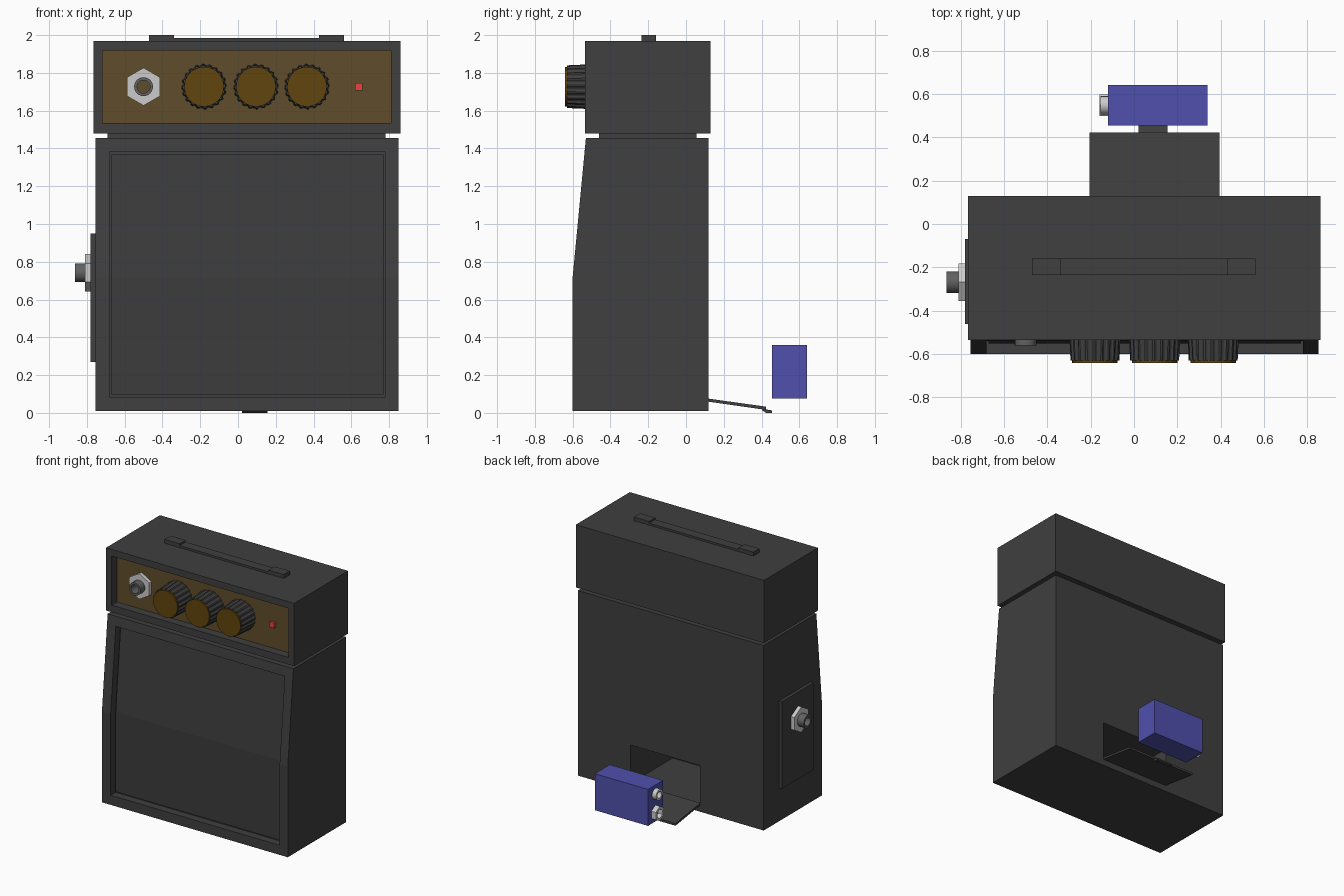
import bpy, bmesh, math
from mathutils import Vector

if "Cube" in bpy.data.objects:
    bpy.data.objects.remove(bpy.data.objects["Cube"])


def material(name, rgb):
    m = bpy.data.materials.new(name)
    m.diffuse_color = (*rgb, 1)
    m.use_nodes = True
    m.node_tree.nodes["Principled BSDF"].inputs["Base Color"].default_value = m.diffuse_color
    return m


BLACK = material("black_vinyl", (0.05, 0.05, 0.05))
CLOTH = material("grille_cloth", (0.045, 0.045, 0.045))
BRONZE = material("bronze", (0.115, 0.075, 0.025))
GOLD = material("gold", (0.12, 0.06, 0.004))
BLUE = material("blue", (0.08, 0.08, 0.42))
RED = material("red", (0.8, 0.06, 0.05))
STEEL = material("dark_steel", (0.12, 0.12, 0.12))


def finish(name, bm, mat=None):
    bmesh.ops.recalc_face_normals(bm, faces=bm.faces)
    me = bpy.data.meshes.new(name)
    bm.to_mesh(me)
    bm.free()
    ob = bpy.data.objects.new(name, me)
    bpy.context.collection.objects.link(ob)
    if mat:
        me.materials.append(mat)
    return ob


def extrude_x(name, profile, x0, x1, mat=None):
    """Extrude a (y, z) outline along x."""
    bm = bmesh.new()
    f = bm.faces.new([bm.verts.new((x0, y, z)) for y, z in profile])
    r = bmesh.ops.extrude_face_region(bm, geom=[f])
    bmesh.ops.translate(bm, vec=(x1 - x0, 0, 0),
                        verts=[v for v in r["geom"] if isinstance(v, bmesh.types.BMVert)])
    return finish(name, bm, mat)


def box(name, x, y, z, mat=None):
    return extrude_x(name, [(y[0], z[0]), (y[1], z[0]), (y[1], z[1]), (y[0], z[1])], x[0], x[1], mat)


def lathe(name, n, rings, origin, axis, mat=None, loop=False, wave=lambda i: 1.0, smooth=False):
    """Rings of (radius, distance) along -y or -x; loop makes a hollow ring."""
    bm = bmesh.new()
    rows = []
    for r, d in rings:
        row = []
        for i in range(n):
            a = math.pi / 2 + 2 * math.pi * i / n
            u, v = r * wave(i) * math.cos(a), r * wave(i) * math.sin(a)
            p = (u, -d, v) if axis == "y" else (-d, u, v)
            row.append(bm.verts.new(Vector(origin) + Vector(p)))
        rows.append(row)
    pairs = list(zip(rows, rows[1:])) + ([(rows[-1], rows[0])] if loop else [])
    for a, b in pairs:
        for i in range(n):
            j = (i + 1) % n
            bm.faces.new((a[i], a[j], b[j], b[i]))
    if not loop:
        bm.faces.new(rows[0])
        bm.faces.new(rows[-1])
    ob = finish(name, bm, mat)
    if smooth:
        bpy.context.view_layer.objects.active = ob
        ob.select_set(True)
        bpy.ops.object.shade_smooth_by_angle(angle=math.radians(30))
        ob.select_set(False)
    return ob


def cut(ob, cutter):
    m = ob.modifiers.new("cut", "BOOLEAN")
    m.operation, m.object, m.solver = "DIFFERENCE", cutter, "EXACT"
    bpy.context.view_layer.objects.active = ob
    bpy.ops.object.modifier_apply(modifier=m.name)
    bpy.data.objects.remove(cutter)


def jack(name, origin, axis):
    lathe(name + "_nut", 6, [(0.1, 0), (0.1, 0.03), (0.048, 0.03), (0.048, 0)], origin, axis, loop=True)
    lathe(name + "_socket", 24, [(0.05, 0), (0.05, 0.085), (0.034, 0.085), (0.034, 0)],
          origin, axis, STEEL, loop=True, smooth=True)


# Speaker cabinet with leaning front, grille recess and battery bay
cabinet = extrude_x("speaker_cabinet", [(0.12, 0.01), (-0.6, 0.01), (-0.6, 0.72),
                                        (-0.53, 1.455), (0.12, 1.455)], -0.755, 0.85, BLACK)
cut(cabinet, extrude_x("grille_cutter", [(-0.8, 0.085), (-0.54, 0.085), (-0.54, 0.72),
                                         (-0.477, 1.38), (-0.8, 1.38)], -0.68, 0.78))
cut(cabinet, box("bay_cutter", (-0.205, 0.395), (-0.4, 0.2), (0.07, 0.37)))
extrude_x("speaker_grille", [(-0.535, 0.097), (-0.552, 0.097), (-0.552, 0.72),
                             (-0.491, 1.367), (-0.472, 1.367), (-0.535, 0.72)], -0.67, 0.77, CLOTH)

# Spacer and amplifier head with recessed front
box("spacer", (-0.69, 0.78), (-0.46, 0.055), (1.45, 1.485), BLACK)
head = box("amp_head", (-0.765, 0.86), (-0.535, 0.13), (1.48, 1.97), BLACK)
cut(head, box("panel_cutter", (-0.717, 0.81), (-0.7, -0.465), (1.535, 1.918)))
box("control_panel", (-0.717, 0.81), (-0.47, -0.46), (1.535, 1.918), BRONZE)
box("control_panel_plate", (-0.69, 0.782), (-0.476, -0.465), (1.56, 1.893), BRONZE)

# Ribbed knobs with gold caps
for k, x in enumerate((-0.18, 0.095, 0.365), 1):
    at = (x, -0.474, 1.727)
    lathe(f"knob_{k}", 80, [(0.12, 0), (0.113, 0.155)], at, "y", BLACK,
          wave=lambda i: 1.0 if i % 4 < 2 else 0.94)
    lathe(f"knob_cap_{k}", 40, [(0.105, 0.15), (0.105, 0.166)], at, "y", GOLD, smooth=True)

# Input jack, pilot light, side plate with output jack
jack("input_jack", (-0.5, -0.475, 1.727), "y")
box("pilot_light", (0.62, 0.66), (-0.496, -0.47), (1.707, 1.747), RED)
box("side_plate", (-0.78, -0.75), (-0.46, -0.07), (0.27, 0.95), BLACK)
jack("output_jack", (-0.779, -0.268, 0.742), "x")

# Carry handle
box("handle_strap", (-0.36, 0.45), (-0.235, -0.16), (1.965, 1.986), BLACK)
for side, x in (("left", (-0.47, -0.34)), ("right", (0.43, 0.56))):
    box(f"handle_end_{side}", x, (-0.235, -0.16), (1.965, 2.0), BLACK)

# Open battery door with latch tab
extrude_x("battery_door", [(0.115, 0.06), (0.115, 0.076), (0.423, 0.033), (0.423, 0.016)],
          -0.205, 0.395, BLACK)
extrude_x("door_latch", [(0.405, 0.025), (0.405, 0.012), (0.425, 0.0), (0.455, 0.0),
                         (0.455, 0.013), (0.425, 0.018)], 0.02, 0.155, BLACK)

# Battery and its two terminals
box("battery", (-0.12, 0.34), (0.455, 0.64), (0.075, 0.36), BLUE)
lathe("battery_terminal_round", 16, [(0.042, 0), (0.042, 0.035), (0.026, 0.035), (0.026, 0)],
      (-0.12, 0.548, 0.292), "x", loop=True, smooth=True)
lathe("battery_terminal_hex", 6, [(0.058, 0), (0.058, 0.038), (0.036, 0.038), (0.036, 0)],
      (-0.12, 0.548, 0.145), "x", loop=True)
